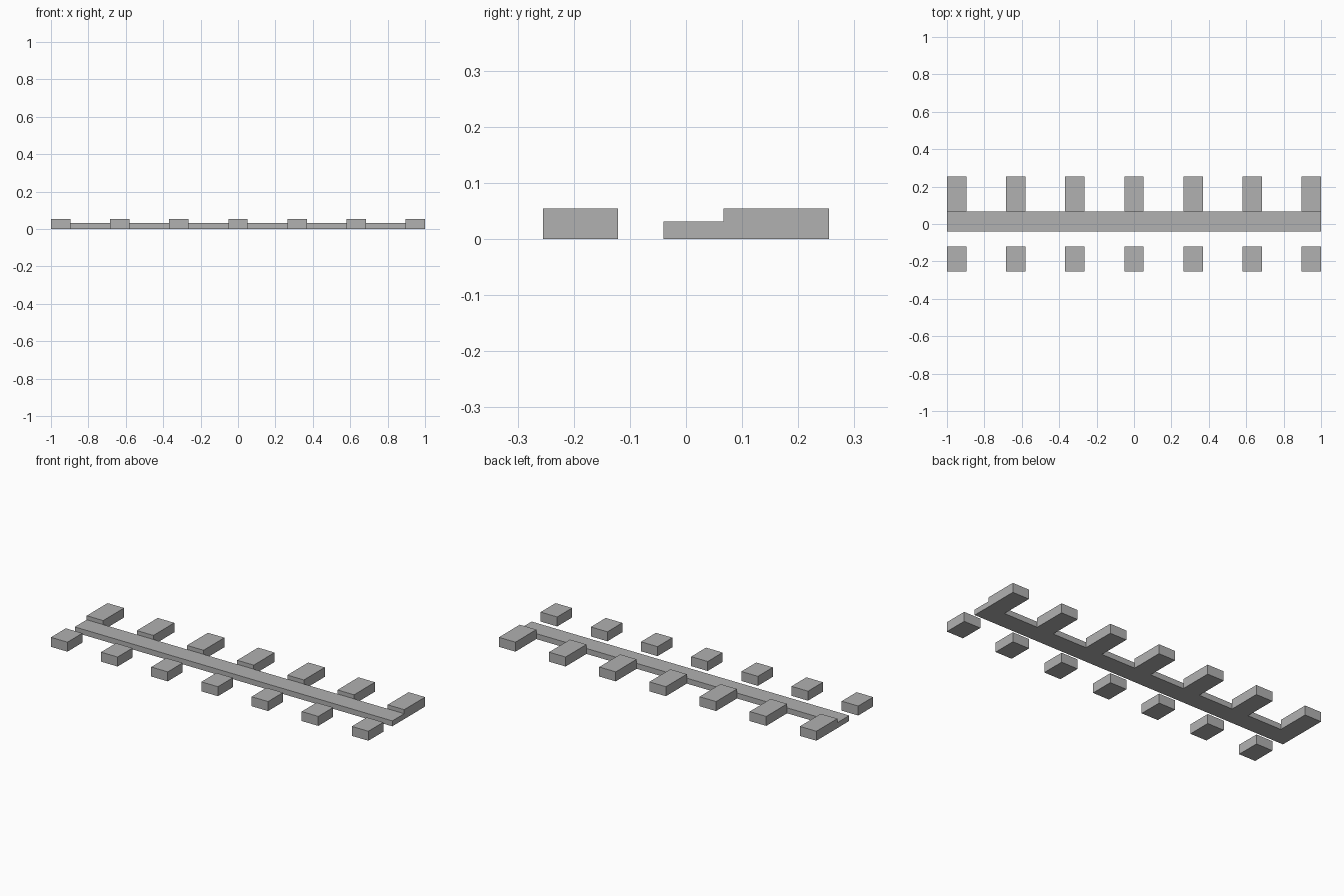
import bpy

if "Cube" in bpy.data.objects:
    bpy.data.objects.remove(bpy.data.objects["Cube"], do_unlink=True)

GREY = (0.44, 0.44, 0.44, 1)
grey = bpy.data.materials.new("plain_grey")
grey.use_nodes = True
grey.diffuse_color = GREY
grey.node_tree.nodes["Principled BSDF"].inputs["Base Color"].default_value = GREY


def box(name, x, y, z):
    """Flat-sided box spanning the given (min, max) range on each axis."""
    spans = (x, y, z)
    bpy.ops.mesh.primitive_cube_add(size=1, location=[sum(s) / 2 for s in spans])
    obj = bpy.context.object
    obj.name = name
    obj.scale = [s[1] - s[0] for s in spans]
    bpy.ops.object.transform_apply(location=False, rotation=False, scale=True)
    obj.data.materials.append(grey)


# Low rail running the full length
box("rail", (-1, 1), (-0.04, 0.067), (0, 0.031))

# Evenly spaced blocks: long ones joined to the rail, short ones standing free
COUNT, WIDTH, HEIGHT = 7, 0.104, 0.054
step = (2 - WIDTH) / (COUNT - 1)
for i in range(COUNT):
    left = -1 + i * step
    x = (left, left + WIDTH)
    box(f"back_block_{i + 1}", x, (0.067, 0.255), (0, HEIGHT))
    box(f"front_block_{i + 1}", x, (-0.255, -0.121), (0, HEIGHT))
